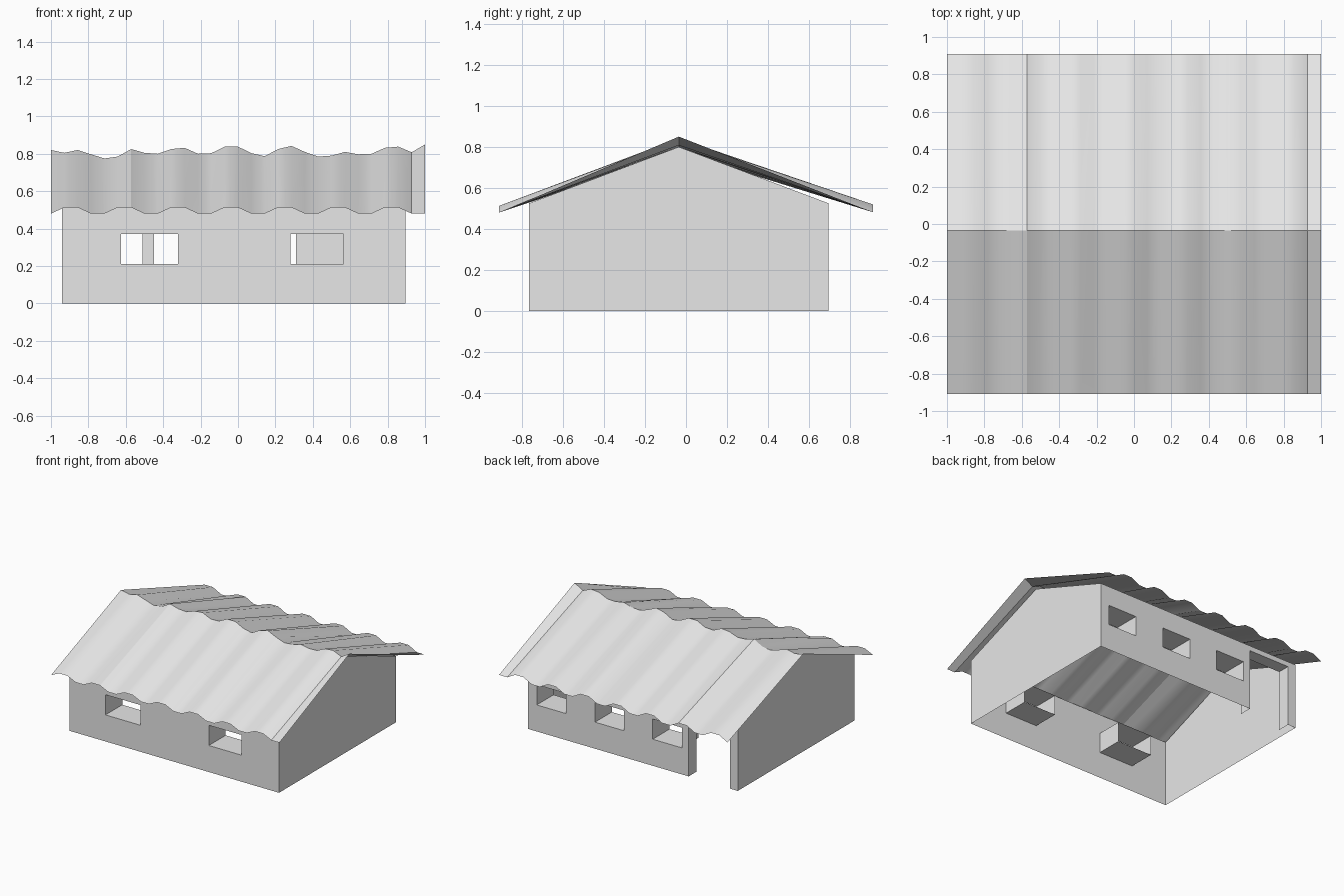
import bpy
import bmesh

cube = bpy.data.objects.get("Cube")
if cube:
    bpy.data.objects.remove(cube, do_unlink=True)

grey = bpy.data.materials.new("light_grey")
grey.use_nodes = True
grey.diffuse_color = (0.8, 0.8, 0.8, 1)
grey.node_tree.nodes["Principled BSDF"].inputs["Base Color"].default_value = (0.8, 0.8, 0.8, 1)

LEFT, RIGHT = 0.895, -0.94       # gable walls
FRONT, BACK = -0.765, 0.695      # long walls
RIDGE_Y, EAVE_Z, APEX_Z = -0.035, 0.525, 0.80
SILL, HEAD = 0.21, 0.37


def make_object(name, quads, smooth=False):
    """Build one mesh from a list of faces given as corner positions."""
    bm = bmesh.new()
    for corners in quads:
        bm.faces.new([bm.verts.new(c) for c in corners])
    bmesh.ops.remove_doubles(bm, verts=bm.verts, dist=0.0005)
    mesh = bpy.data.meshes.new(name)
    bm.to_mesh(mesh)
    bm.free()
    mesh.materials.append(grey)
    obj = bpy.data.objects.new(name, mesh)
    bpy.context.collection.objects.link(obj)
    if smooth:
        bpy.ops.object.select_all(action="DESELECT")
        obj.select_set(True)
        bpy.context.view_layer.objects.active = obj
        bpy.ops.object.shade_smooth_by_angle(angle=0.55)
    return obj


def long_wall(name, y, openings, outward):
    """Thin wall along x with rectangular openings (x0, x1, z0, z1)."""
    xs = sorted({LEFT, RIGHT, *(o[0] for o in openings), *(o[1] for o in openings)})
    zs = sorted({0, EAVE_Z, *(o[2] for o in openings), *(o[3] for o in openings)})
    quads = []
    for x0, x1 in zip(xs, xs[1:]):
        for z0, z1 in zip(zs, zs[1:]):
            cx, cz = (x0 + x1) / 2, (z0 + z1) / 2
            if any(a < cx < b and c < cz < d for a, b, c, d in openings):
                continue
            quad = [(x0, y, z0), (x1, y, z0), (x1, y, z1), (x0, y, z1)]
            quads.append(quad if outward < 0 else quad[::-1])
    make_object(name, quads)


def reveal(name, y, opening, depth):
    """Open sleeve running inward from an opening; no sill at floor level."""
    x0, x1, z0, z1 = opening
    ring = [(x0, z0), (x0, z1), (x1, z1), (x1, z0)]
    pairs = list(zip(ring, ring[1:]))
    if z0 > 0:
        pairs.append((ring[-1], ring[0]))
    quads = []
    for (ax, az), (bx, bz) in pairs:
        quad = [(ax, y, az), (bx, y, bz), (bx, y + depth, bz), (ax, y + depth, az)]
        quads.append(quad if depth > 0 else quad[::-1])
    make_object(name, quads)


# Long walls with windows and the doorway
front_windows = [(-0.625, -0.32, SILL, HEAD), (0.28, 0.565, SILL, HEAD)]
back_windows = [(-0.45, -0.195, SILL, HEAD), (0.055, 0.31, SILL, HEAD), (0.565, 0.82, SILL, HEAD)]
door = (-0.87, -0.51, 0, 0.485)
long_wall("front_wall", FRONT, front_windows, -1)
long_wall("back_wall", BACK, back_windows + [door], 1)
for i, window in enumerate(front_windows):
    reveal(f"front_window_reveal_{i + 1}", FRONT, window, 0.21)
for i, window in enumerate(back_windows):
    reveal(f"back_window_reveal_{i + 1}", BACK, window, -0.21)
reveal("door_reveal", BACK, door, -0.1)

# Gable walls
for name, x in (("left_gable_wall", LEFT), ("right_gable_wall", RIGHT)):
    outline = [(x, FRONT, 0), (x, BACK, 0), (x, BACK, EAVE_Z), (x, RIDGE_Y, APEX_Z), (x, FRONT, EAVE_Z)]
    make_object(name, [outline if x > 0 else outline[::-1]])

# Corrugated roof sheet: regular eaves and an uneven ridge
ridge = [0.82, 0.805, 0.82, 0.797, 0.775, 0.785, 0.825, 0.805, 0.80, 0.825,
         0.832, 0.80, 0.803, 0.838, 0.838, 0.803, 0.787, 0.825, 0.842, 0.81,
         0.785, 0.79, 0.81, 0.797, 0.80, 0.832, 0.838, 0.808, 0.85]
rows = []
for i, top in enumerate(ridge):
    x = -1 + 2 * i / (len(ridge) - 1)
    crest = i % 4 in (1, 2)
    rows.append([(x, -0.91, 0.513 if crest else 0.48),
                 (x, RIDGE_Y, top),
                 (x, 0.91, 0.52 if crest else 0.482)])
panels = []
for a, b in zip(rows, rows[1:]):
    for k in range(2):
        panels.append([a[k], b[k], b[k + 1], a[k + 1]])
make_object("corrugated_roof", panels, smooth=True)
